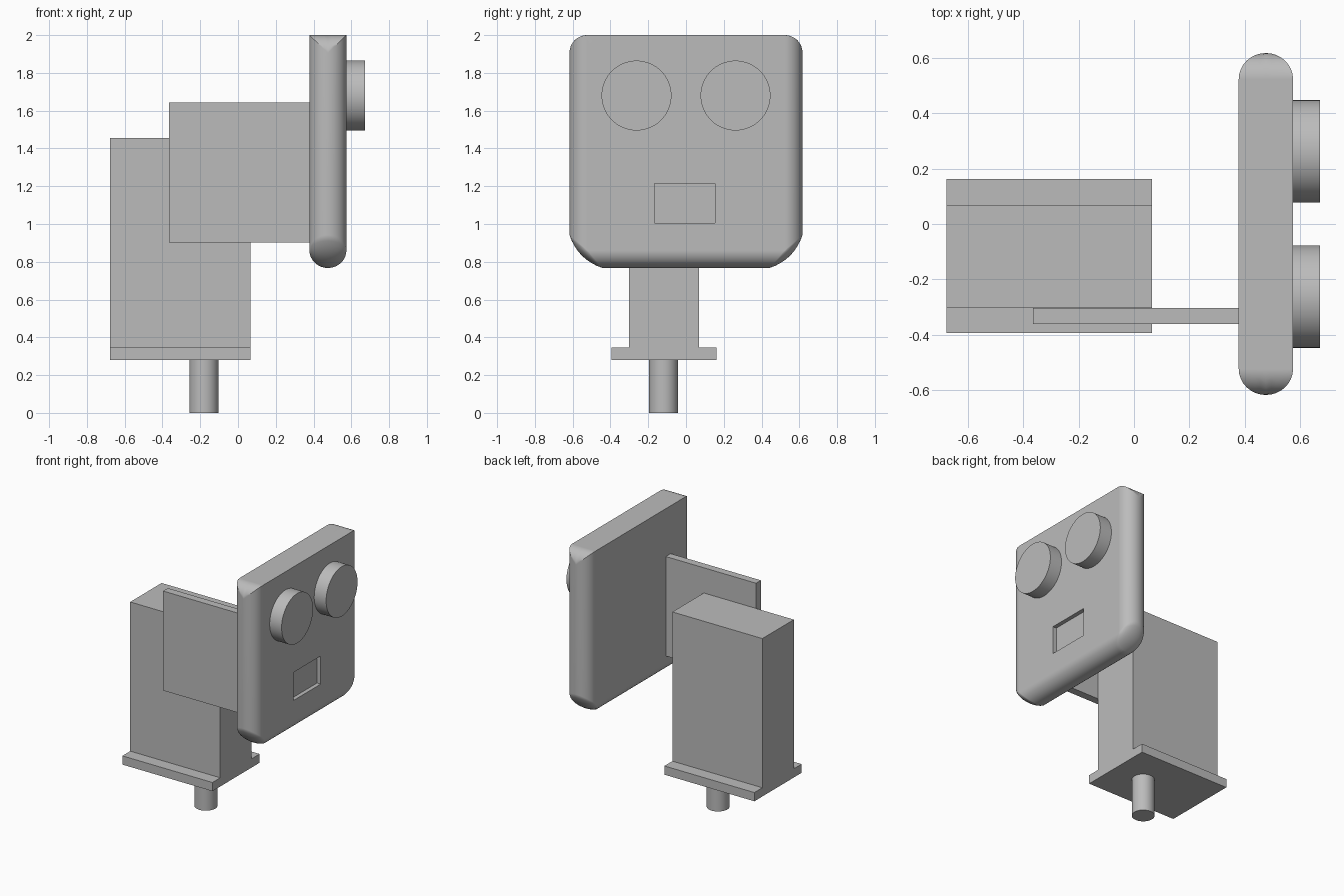
import bpy, bmesh
from math import sin, cos, pi, radians
from mathutils import Vector

cube = bpy.data.objects.get("Cube")
if cube:
    bpy.data.objects.remove(cube, do_unlink=True)

GREY = (0.5, 0.5, 0.5, 1)
mat = bpy.data.materials.new("plain grey")
mat.use_nodes = True
mat.diffuse_color = GREY
mat.node_tree.nodes["Principled BSDF"].inputs["Base Color"].default_value = GREY


def smooth(ob):
    bpy.ops.object.select_all(action='DESELECT')
    ob.select_set(True)
    bpy.context.view_layer.objects.active = ob
    bpy.ops.object.shade_smooth_by_angle(angle=radians(30))


def box(name, low, high):
    low, high = Vector(low), Vector(high)
    bpy.ops.mesh.primitive_cube_add(size=1, location=(low + high) / 2)
    ob = bpy.context.object
    ob.name = name
    ob.scale = high - low
    bpy.ops.object.transform_apply(location=False, rotation=False, scale=True)
    ob.data.materials.append(mat)
    return ob


def cylinder(name, centre, radius, depth, tilt=0):
    bpy.ops.mesh.primitive_cylinder_add(vertices=64, radius=radius, depth=depth,
                                        location=centre, rotation=(0, tilt, 0))
    ob = bpy.context.object
    ob.name = name
    ob.data.materials.append(mat)
    smooth(ob)


# Motor body, mounting flange, shaft and side bracket
box("motor_body", (-0.677, -0.302, 0.345), (0.065, 0.068, 1.456))
box("mounting_flange", (-0.677, -0.394, 0.28), (0.065, 0.162, 0.345))
cylinder("shaft", (-0.181, -0.119, 0.14), 0.077, 0.28)
box("side_bracket", (-0.365, -0.36, 0.902), (0.378, -0.303, 1.643))

# Head plate: outlines stacked through the thickness, rounded on sides and base
X_MID, HALF, R = 0.476, 0.098, 0.094
WIDTH, BASE, TOP, CUT = 0.617, 0.767, 2.0, 0.175
STEPS, ARC = 16, 8


def outline(t):
    """Half outline at fillet angle t, from the bottom up to the top."""
    y, z, c = WIDTH - R + R * cos(t), BASE + R - R * cos(t), CUT * cos(t)
    a, b = Vector((y - c, z)), Vector((y, z + c))
    bend = (a + b) / 2 * 0.5 + Vector((y, z)) * 0.5
    pts = []
    for i in range(ARC + 1):
        s = i / ARC
        pts.append(a * (1 - s) ** 2 + bend * 2 * s * (1 - s) + b * s ** 2)
    for i in range(ARC + 1):
        u = abs(t) + (pi / 2 - abs(t)) * i / ARC
        pts.append(Vector((WIDTH - R + R * cos(u), TOP - R + R * sin(u))))
    return pts


bm = bmesh.new()
rings = []
for k in range(STEPS + 1):
    t = -pi / 2 + pi * k / STEPS
    x = X_MID + HALF * sin(t)
    half = outline(t)
    loop = half + [Vector((-p.x, p.y)) for p in reversed(half)]
    rings.append([bm.verts.new((x, p.x, p.y)) for p in loop])
for lower, upper in zip(rings, rings[1:]):
    for i in range(len(lower)):
        j = (i + 1) % len(lower)
        bm.faces.new((lower[i], lower[j], upper[j], upper[i]))
bm.faces.new(rings[0][::-1])
bm.faces.new(rings[-1])
bmesh.ops.remove_doubles(bm, verts=bm.verts, dist=0.0005)
# Merge the strips of the flat top into one face
bmesh.ops.dissolve_limit(bm, angle_limit=radians(0.5), verts=bm.verts, edges=bm.edges)
bmesh.ops.recalc_face_normals(bm, faces=bm.faces)
mesh = bpy.data.meshes.new("head_plate")
bm.to_mesh(mesh)
bm.free()
mesh.materials.append(mat)
head = bpy.data.objects.new("head_plate", mesh)
bpy.context.collection.objects.link(head)

# Shallow mouth recess
front = X_MID + HALF
cutter = box("mouth_cutter", (front - 0.03, -0.168, 1.005), (front + 0.1, 0.154, 1.214))
cutter.hide_render = True
bpy.context.view_layer.objects.active = head
cut = head.modifiers.new("mouth", 'BOOLEAN')
cut.operation = 'DIFFERENCE'
cut.solver = 'EXACT'
cut.object = cutter
bpy.ops.object.modifier_apply(modifier=cut.name)
bpy.data.objects.remove(cutter, do_unlink=True)
smooth(head)
weighted = head.modifiers.new("even_shading", 'WEIGHTED_NORMAL')
weighted.keep_sharp = True

# Eyes
for name, y in (("right_eye", -0.262), ("left_eye", 0.262)):
    cylinder(name, (front + 0.049, y, 1.68), 0.185, 0.098, pi / 2)
